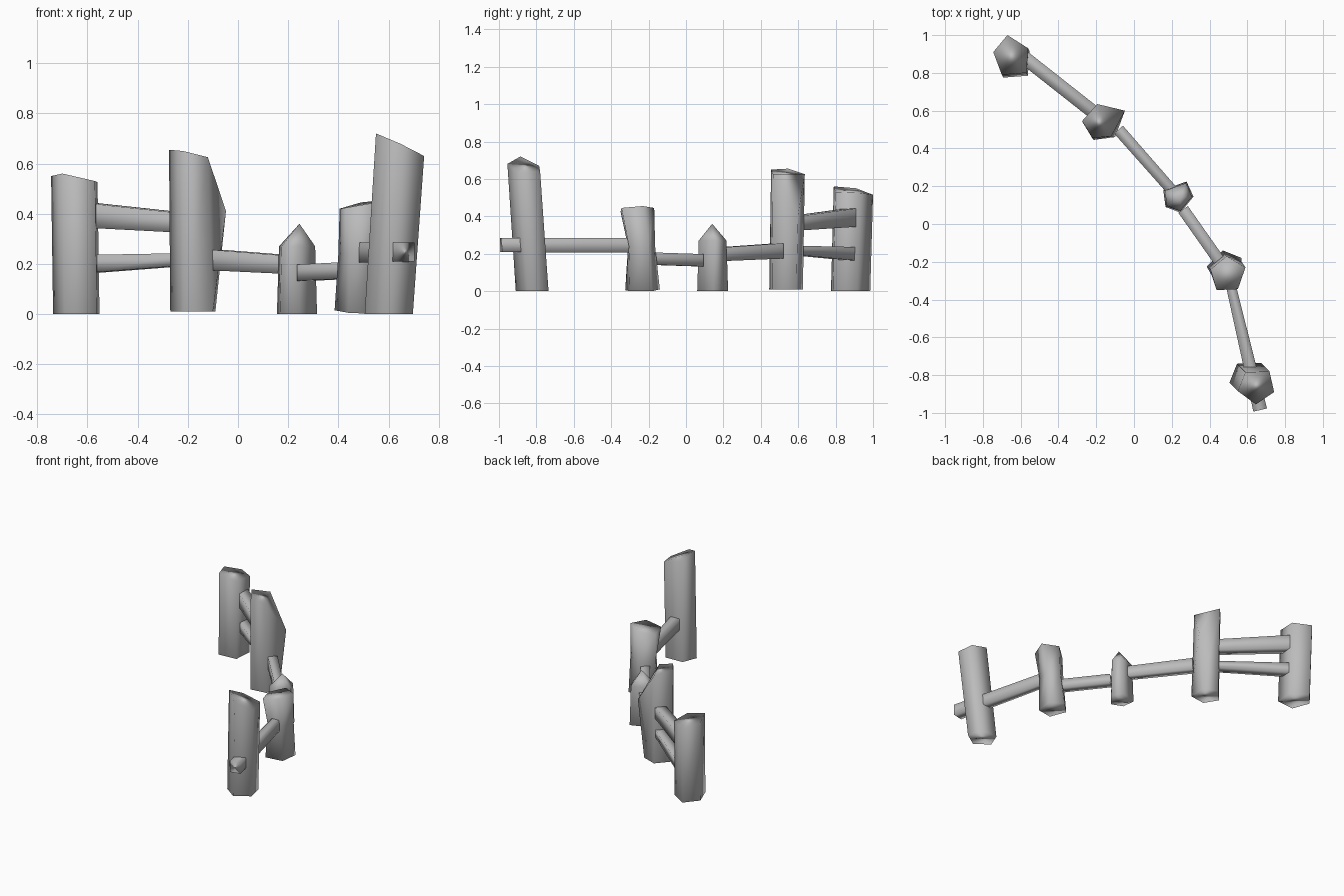
import bpy
from mathutils import Vector

cube = bpy.data.objects.get("Cube")
if cube:
    bpy.data.objects.remove(cube, do_unlink=True)

# Single weathered wood colour
wood = bpy.data.materials.new("grey_wood")
wood.use_nodes = True
grey = (0.5, 0.5, 0.5, 1)
wood.diffuse_color = grey
wood.node_tree.nodes["Principled BSDF"].inputs["Base Color"].default_value = grey


def loft(name, rings, tip=None, chip=False):
    """Skin rings from bottom to top, ending in a cap, a chipped cap or a point."""
    verts = [v for ring in rings for v in ring]
    n = len(rings[0])
    faces = [tuple(reversed(range(n)))]
    for r in range(len(rings) - 1):
        for i in range(n):
            a, b = r * n + i, r * n + (i + 1) % n
            faces.append((a, b, b + n, a + n))
    last = (len(rings) - 1) * n
    top = list(range(last, last + n))
    if tip:
        verts.append(tip)
        faces += [(last + i, last + (i + 1) % n, len(verts) - 1) for i in range(n)]
    elif chip:
        faces += [top[:-1], (top[-2], top[-1], top[0])]
    else:
        faces.append(top)
    mesh = bpy.data.meshes.new(name)
    mesh.from_pydata(verts, [], faces)
    mesh.materials.append(wood)
    obj = bpy.data.objects.new(name, mesh)
    bpy.context.collection.objects.link(obj)
    # Smooth shading led by the large side faces
    mesh.shade_smooth()
    obj.modifiers.new("side_led_shading", 'WEIGHTED_NORMAL').mode = 'FACE_AREA'


def level(outline, z, shift=(0, 0)):
    return [(p[0] + shift[0], p[1] + shift[1], z) for p in outline]


# Posts: each outline runs counter-clockwise
back_top = [(-.67, 1, .515), (-.745, .91, .55), (-.70, .79, .56),
            (-.57, .80, .53), (-.56, .93, .525)]
loft("back_post", [level(back_top, 0, (.008, -.015)), back_top])

tall_top = [(-.195, .635, .625), (-.275, .545, .655), (-.22, .455, .65),
            (-.12, .465, .625), (-.048, .60, .41)]
loft("chipped_post", [level(tall_top, .01, (.005, -.01))[:3]
                      + [(-.10, .46, .01), (-.09, .59, .01)], tall_top], chip=True)

short = [(.278, .225), (.155, .18), (.167, .09), (.246, .06), (.315, .145)]
loft("pointed_post", [level(short, 0), [(x * .9 + .024, y * .9 + .014, .27) for x, y in short]],
     tip=(.245, .14, .36))

loft("pinched_post", [
    [(.47, -.14, .01), (.385, -.225, .015), (.44, -.325, .005), (.555, -.30, 0), (.57, -.18, 0)],
    [(.485, -.165, .24), (.40, -.235, .24), (.445, -.31, .24), (.545, -.305, .24), (.57, -.20, .24)],
    [(.49, -.17, .445), (.405, -.24, .42), (.437, -.35, .425), (.55, -.345, .445), (.59, -.23, .455)]])

lean_top = [(.59, -.785, .67), (.55, -.885, .72), (.645, -.955, .68),
            (.742, -.89, .63), (.717, -.78, .64)]
loft("leaning_post", [level(lean_top, 0, (-.045, .045)), lean_top])


def rail(name, start, end, half_start, half_end):
    """Upright-sided plank tapering between two points; halves are (width, height)."""
    start, end = Vector(start), Vector(end)
    along = end - start
    side = Vector((along.y, -along.x, 0)).normalized()
    up = Vector((0, 0, 1))
    corners = [(-1, -1), (1, -1), (1, 1), (-1, 1)]
    loft(name, [[p + side * (u * w) + up * (v * h) for u, v in corners]
                for p, (w, h) in ((start, half_start), (end, half_end))])


# Rails between neighbouring posts
rail("upper_rail", (-.58, .88, .393), (-.18, .565, .361), (.036, .049), (.036, .038))
rail("lower_rail", (-.58, .88, .2), (-.18, .565, .219), (.032, .036), (.032, .024))
rail("long_rail", (-.082, .50, .215), (.235, .14, .195), (.031, .041), (.029, .036))
rail("low_rail", (.26, .077, .165), (.49, -.25, .176), (.031, .033), (.031, .033))
rail("front_rail", (.668, -.985, .247), (.495, -.25, .245), (.037, .038), (.025, .04))
